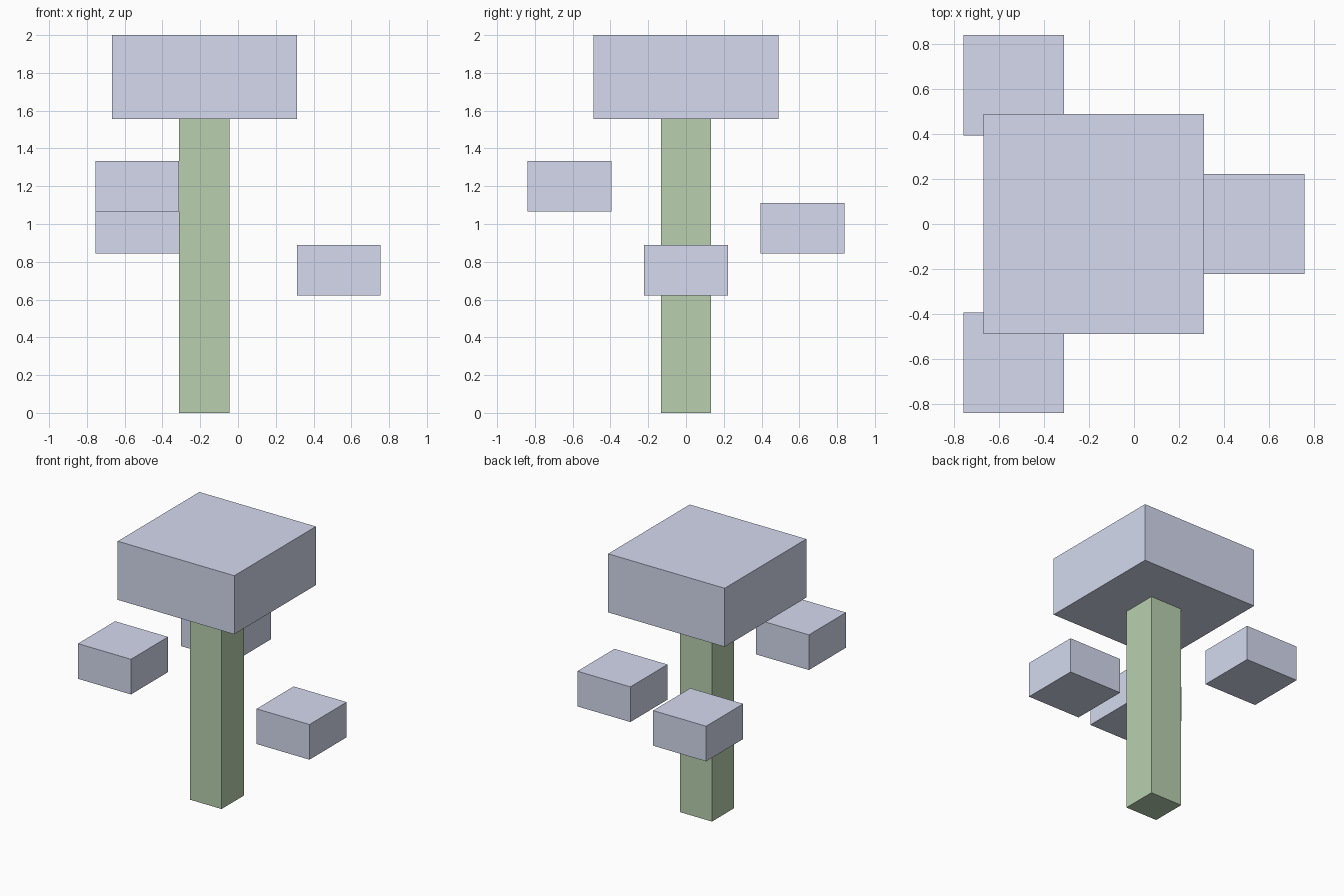
import bpy
import math

if "Cube" in bpy.data.objects:
    bpy.data.objects.remove(bpy.data.objects["Cube"])

U = 2 / 45          # modelling unit: the tree is 45 units tall
TRUNK_X = -4        # trunk axis, in units


def material(name, colour):
    mat = bpy.data.materials.new(name)
    mat.diffuse_color = (*colour, 1)
    mat.use_nodes = True
    mat.node_tree.nodes["Principled BSDF"].inputs["Base Color"].default_value = mat.diffuse_color
    return mat


leaf = material("leaf_blue", (0.66, 0.70, 0.86))
bark = material("bark_green", (0.48, 0.63, 0.43))


def box(name, x, y, z_bottom, width, height, mat):
    """Square-based block standing on z_bottom, sizes in units."""
    bpy.ops.mesh.primitive_cube_add(
        size=1, location=(x * U, y * U, (z_bottom + height / 2) * U))
    obj = bpy.context.object
    obj.name = name
    obj.scale = (width * U, width * U, height * U)
    bpy.ops.object.transform_apply(location=False, rotation=False, scale=True)
    obj.data.materials.append(mat)
    return obj


# Trunk and crown
box("trunk", TRUNK_X, 0, 0, 6, 35, bark)
box("crown", TRUNK_X, 0, 35, 22, 10, leaf)

# Floating leaf blocks spiralling up around the trunk
for i in range(3):
    angle = math.radians(120 * i)
    box(f"leaf_block_{i + 1}",
        TRUNK_X + 16 * math.cos(angle), 16 * math.sin(angle),
        14 + 5 * i, 10, 6, leaf)
